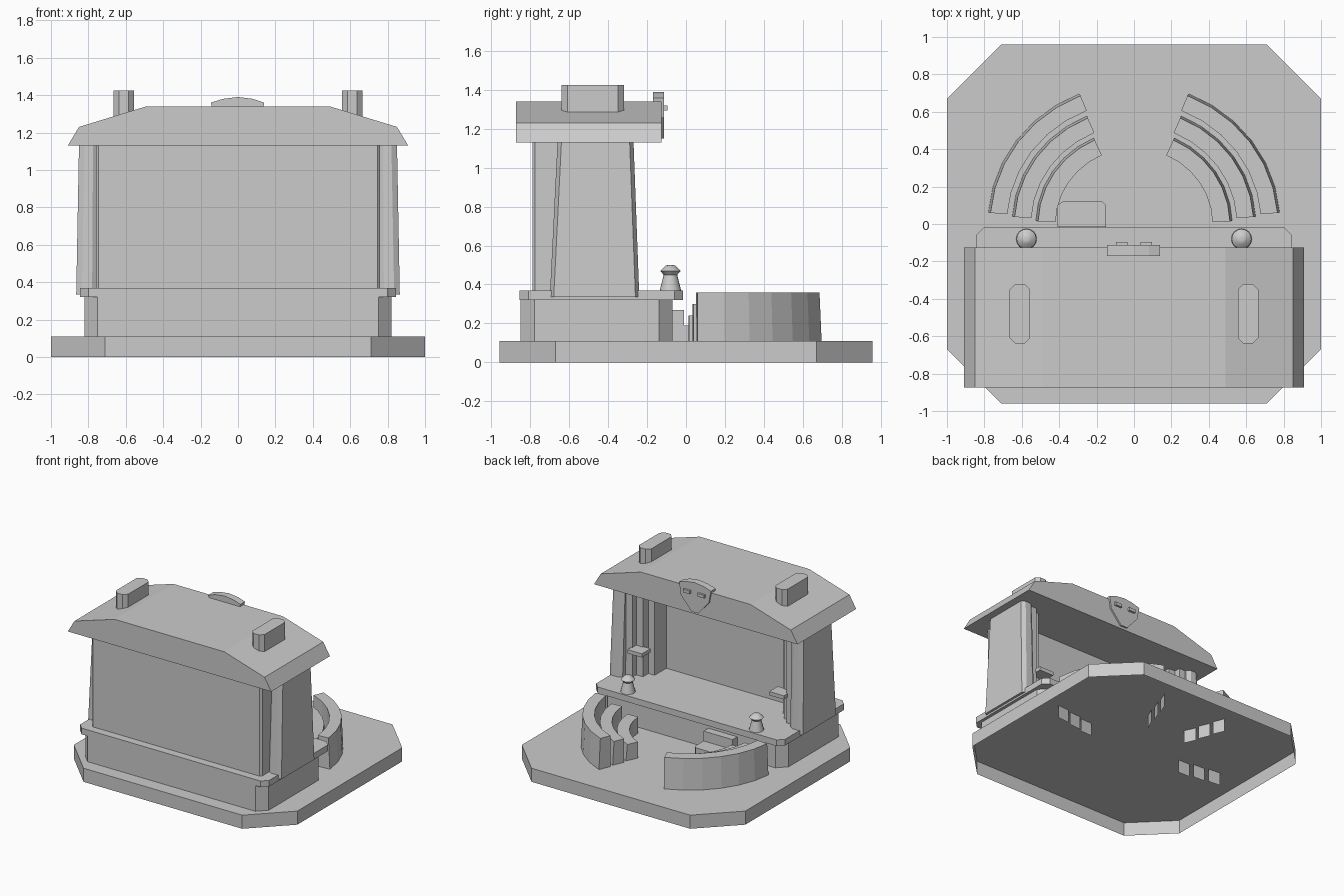
import bpy, bmesh, math

cube = bpy.data.objects.get("Cube")
if cube:
    bpy.data.objects.remove(cube, do_unlink=True)

grey = bpy.data.materials.new("stone_grey")
grey.use_nodes = True
GREY = (0.6, 0.6, 0.6, 1)
grey.diffuse_color = GREY
grey.node_tree.nodes["Principled BSDF"].inputs["Base Color"].default_value = GREY


def finish(name, bm):
    bmesh.ops.recalc_face_normals(bm, faces=bm.faces)
    mesh = bpy.data.meshes.new(name)
    bm.to_mesh(mesh)
    bm.free()
    mesh.materials.append(grey)
    ob = bpy.data.objects.new(name, mesh)
    bpy.context.collection.objects.link(ob)
    return ob


def loft(name, lower, upper, bottom=True):
    """Join two matching loops of 3D points and cap them."""
    bm = bmesh.new()
    a = [bm.verts.new(p) for p in lower]
    b = [bm.verts.new(p) for p in upper]
    n = len(a)
    for i in range(n):
        j = (i + 1) % n
        bm.faces.new((a[i], a[j], b[j], b[i]))
    bm.faces.new(b)
    if bottom:
        bm.faces.new(a[::-1])
    return finish(name, bm)


def chamfered(x0, x1, y0, y1, z, cx=0.0, cy=None):
    """Rectangle loop with cut corners at height z."""
    cy = cx if cy is None else cy
    if not cx:
        return [(x0, y0, z), (x1, y0, z), (x1, y1, z), (x0, y1, z)]
    return [(x0 + cx, y0, z), (x1 - cx, y0, z), (x1, y0 + cy, z), (x1, y1 - cy, z),
            (x1 - cx, y1, z), (x0 + cx, y1, z), (x0, y1 - cy, z), (x0, y0 + cy, z)]


def block(name, x0, x1, y0, y1, z0, z1, cx=0.0, cy=None, bottom=True):
    return loft(name, chamfered(x0, x1, y0, y1, z0, cx, cy),
                chamfered(x0, x1, y0, y1, z1, cx, cy), bottom)


def profile_y(name, pts, y0, y1):
    """Extrude an x-z outline along y."""
    return loft(name, [(x, y0, z) for x, z in pts], [(x, y1, z) for x, z in pts])


def mirrored(pts):
    return pts + [(-x, z) for x, z in reversed(pts)]


# Ground slab, hollow underneath
block("ground_slab", -1, 1, -0.96, 0.96, 0, 0.11, 0.29, 0.29, bottom=False)

# Stage plinth, floor and rear wall
block("stage_plinth", -0.82, 0.82, -0.85, -0.07, 0.11, 0.32, 0.07)
block("stage_floor", -0.845, 0.845, -0.855, -0.015, 0.32, 0.37, 0.045)
block("rear_wall", -0.76, 0.76, -0.79, -0.57, 0.37, 1.14, 0.015)

# Roof
profile_y("roof", mirrored([(0.91, 1.13), (0.85, 1.23), (0.49, 1.34)]), -0.875, -0.125)

# Shield on the roof edge with two raised bars
profile_y("shield", [(0, 1.39), (0.08, 1.38), (0.14, 1.36), (0.125, 1.26), (0.03, 1.15),
                     (-0.03, 1.15), (-0.125, 1.26), (-0.145, 1.36), (-0.08, 1.38)],
          -0.17, -0.112)


def lantern(name, x, y):
    """Small turned footlight."""
    rings = [(0.055, 0.37), (0.035, 0.45), (0.053, 0.47), (0.025, 0.497), (0.012, 0.5)]
    bm = bmesh.new()
    sides = 16
    loops = []
    for r, z in rings:
        loops.append([bm.verts.new((x + r * math.cos(math.tau * k / sides),
                                    y + r * math.sin(math.tau * k / sides), z))
                      for k in range(sides)])
    for lo, hi in zip(loops, loops[1:]):
        for k in range(sides):
            m = (k + 1) % sides
            bm.faces.new((lo[k], lo[m], hi[m], hi[k]))
    bm.faces.new(loops[-1])
    bm.faces.new(loops[0][::-1])
    ob = finish(name, bm)
    bpy.ops.object.select_all(action='DESELECT')
    ob.select_set(True)
    bpy.context.view_layer.objects.active = ob
    bpy.ops.object.shade_smooth_by_angle(angle=math.radians(35))


def bench(name, s, inner, outer, top, start, end):
    """Curved bench row whose end plates run down into the slab."""
    bm = bmesh.new()
    steps = 6
    sections = []
    for k in range(steps + 1):
        a = math.radians(start + (end - start) * k / steps)

        def at(r, z):
            return bm.verts.new((s * r * math.cos(a), 0.96 * r * math.sin(a), z))
        sections.append([at(inner, 0.11), at(outer, 0.11), at(outer - 0.012, top), at(inner, top)])
        if k in (0, steps):
            ends = sections[-1]
            bm.faces.new(ends)
            bm.faces.new([ends[0], ends[1], at(outer, 0.005), at(inner, 0.005)])
    for p, q in zip(sections, sections[1:]):
        for i in range(4):
            j = (i + 1) % 4
            bm.faces.new((p[i], p[j], q[j], q[i]))
    finish(name, bm)


for side, s in (("left", 1), ("right", -1)):
    def span(a, b):
        return sorted((s * a, s * b))

    # Tapered side tower
    loft(side + "_tower",
         chamfered(*span(0.75, 0.865), -0.70, -0.24, 0.335, 0.03, 0.02),
         chamfered(*span(0.745, 0.85), -0.66, -0.27, 1.14, 0.03, 0.02))
    # Stepped wing flats and a small ledge
    for i, (x, y) in enumerate([(0.715, -0.30), (0.655, -0.35), (0.60, -0.42)]):
        block(f"{side}_wing_flat_{i + 1}", *span(x - 0.025, x + 0.035), y - 0.16, y, 0.37, 1.14)
    block(side + "_ledge", *span(0.57, 0.70), -0.36, -0.25, 0.58, 0.61)
    # Roof vent
    block(side + "_roof_vent", *span(0.555, 0.665), -0.64, -0.32, 1.25, 1.425, 0.03)
    # Shield bar and footlight
    block(side + "_shield_bar", *span(0.035, 0.095), -0.13, -0.095, 1.295, 1.32)
    lantern(side + "_footlight", s * 0.575, -0.08)
    # Three curved bench rows, lower toward the stage
    for i, (r0, r1, top, a0, a1) in enumerate([(0.42, 0.525, 0.24, 1.7, 65.8),
                                               (0.55, 0.652, 0.30, 3.5, 67.3),
                                               (0.68, 0.782, 0.36, 4.6, 68.2)]):
        bench(f"{side}_bench_{i + 1}", s, r0, r1, top, a0, a1)

# Step block in front of the stage
loft("low_step",
     [(-0.41, -0.08, 0.11), (-0.15, -0.08, 0.11), (-0.15, 0.10, 0.11),
      (-0.17, 0.12, 0.11), (-0.38, 0.12, 0.11), (-0.41, 0.10, 0.11)],
     [(-0.41, -0.08, 0.19), (-0.15, -0.08, 0.19), (-0.15, 0.10, 0.19),
      (-0.17, 0.12, 0.19), (-0.38, 0.12, 0.19), (-0.41, 0.10, 0.19)])
block("high_step", -0.41, -0.15, -0.08, -0.01, 0.11, 0.27)
